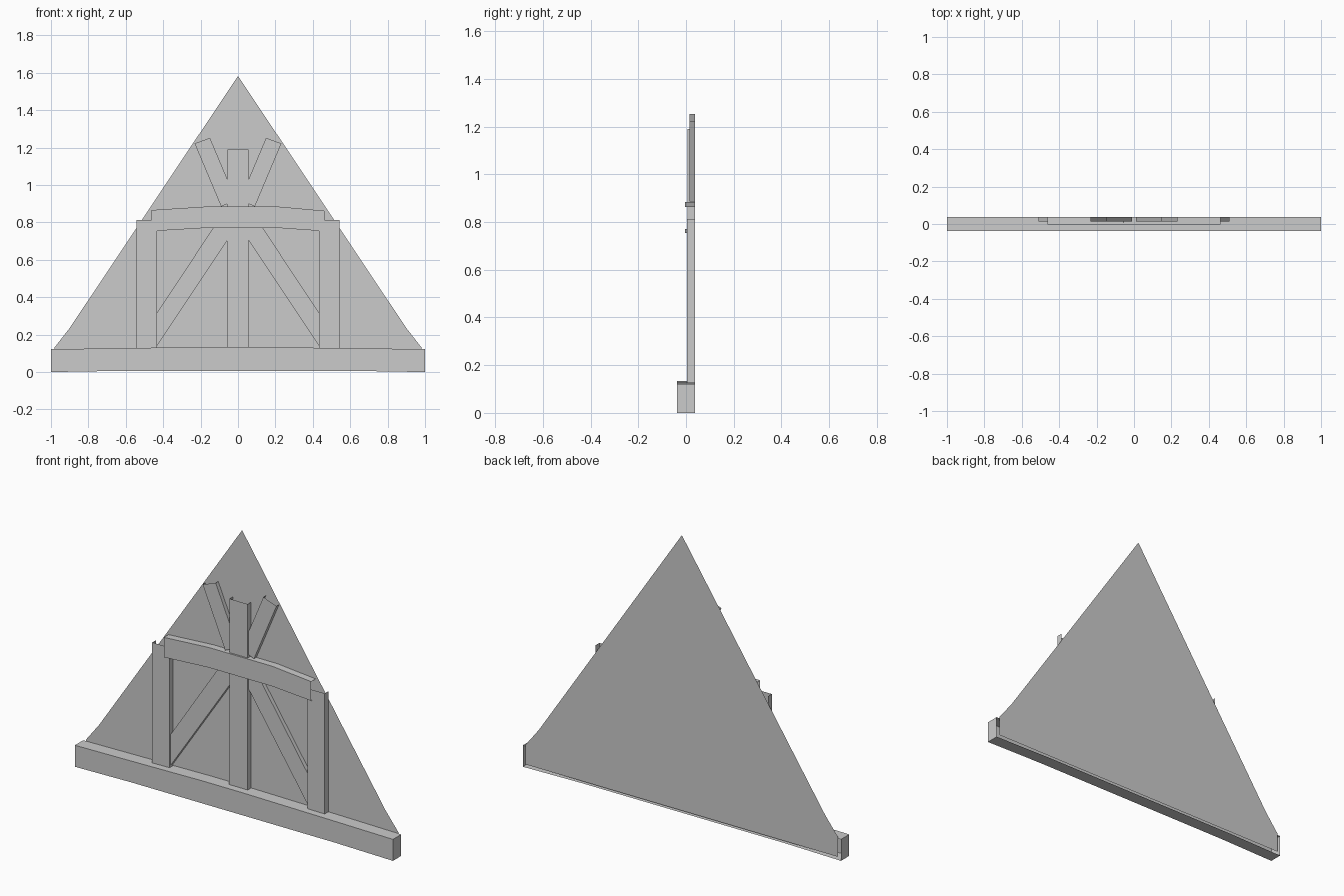
import bpy

if "Cube" in bpy.data.objects:
    bpy.data.objects.remove(bpy.data.objects["Cube"])

BACK = 0.037  # y of the open backs of all timbers and of the panel

wood = bpy.data.materials.new("plain grey")
wood.diffuse_color = (0.6, 0.6, 0.6, 1)
wood.use_nodes = True
wood.node_tree.nodes["Principled BSDF"].inputs["Base Color"].default_value = wood.diffuse_color


def timber(name, outline, front, walls):
    """Open-backed beam: front face from an (x, z) outline, side walls on the listed edges."""
    n = len(outline)
    verts = [(x, front, z) for x, z in outline]
    faces = [tuple(range(n))]
    if walls:
        verts += [(x, BACK, z) for x, z in outline]
        faces += [((i + 1) % n, i, i + n, (i + 1) % n + n) for i in walls]
    mesh = bpy.data.meshes.new(name)
    mesh.from_pydata(verts, [], faces)
    mesh.materials.append(wood)
    obj = bpy.data.objects.new(name, mesh)
    bpy.context.collection.objects.link(obj)
    return obj


def mirrored_pair(name, outline, front, walls):
    timber("left_" + name, outline, front, walls)
    timber("right_" + name, [(-x, z) for x, z in reversed(outline)], front, walls)


# Thin triangular gable panel
timber("gable_panel", [(-0.982, 0.018), (0.982, 0.018), (0.982, 0.13), (0.9, 0.235),
                       (0, 1.583), (-0.9, 0.235), (-0.982, 0.13)], BACK, [])

# Slightly bowed base beam
base = [(-1, 0), (-0.65, 0.006), (0.63, 0.006), (1, 0), (1, 0.122), (0.65, 0.127),
        (0.05, 0.134), (-0.2, 0.134), (-0.65, 0.127), (-1, 0.122)]
timber("base_beam", base, -0.037, range(len(base)))

# Arched cross beam, top and bottom walls only
timber("cross_beam", [(-0.463, 0.753), (-0.18, 0.77), (0.22, 0.77), (0.463, 0.753),
                      (0.463, 0.862), (0.22, 0.884), (-0.18, 0.884), (-0.463, 0.866)],
       -0.004, [0, 1, 2, 4, 5, 6])

# Upright posts
timber("centre_post", [(-0.06, 0.12), (0.057, 0.12), (0.057, 1.19), (-0.057, 1.19)],
       0.006, [1, 3])
mirrored_pair("post", [(-0.542, 0.12), (-0.433, 0.12), (-0.433, 0.813), (-0.542, 0.813)],
              0.004, [1, 3])

# Diagonal braces below and above the cross beam
mirrored_pair("lower_brace", [(-0.44, 0.13), (0, 0.79), (-0.12, 0.79), (-0.51, 0.2)],
              0.014, [0, 2])
mirrored_pair("upper_brace", [(-0.09, 0.885), (-0.01, 0.92), (-0.15, 1.252), (-0.232, 1.222)],
              0.014, [1, 3])
